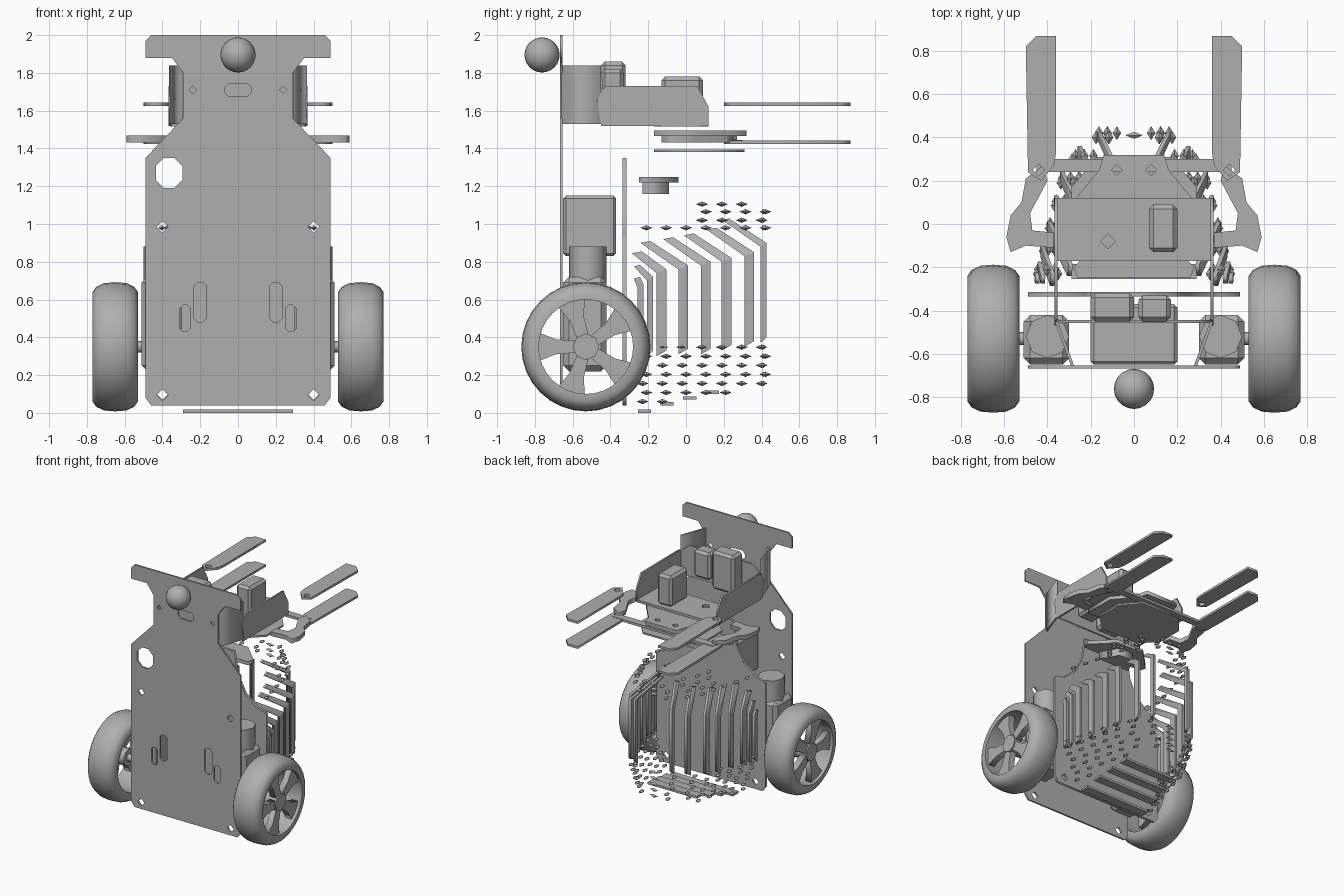
import bpy, bmesh, math
from mathutils import Matrix

if "Cube" in bpy.data.objects:
    bpy.data.objects.remove(bpy.data.objects["Cube"], do_unlink=True)

grey = bpy.data.materials.new("plain_grey")
grey.use_nodes = True
grey.diffuse_color = (0.43, 0.43, 0.43, 1)
grey.node_tree.nodes["Principled BSDF"].inputs["Base Color"].default_value = (0.43, 0.43, 0.43, 1)

# Matrices that stand a flat outline up in the wanted plane
PLANES = {
    "xy": Matrix.Identity(4),
    "xz": Matrix(((1, 0, 0, 0), (0, 0, 1, 0), (0, 1, 0, 0), (0, 0, 0, 1))),
    "yz": Matrix(((0, 0, 1, 0), (1, 0, 0, 0), (0, 1, 0, 0), (0, 0, 0, 1))),
}


def from_bm(name, bm, smooth=False):
    bmesh.ops.recalc_face_normals(bm, faces=bm.faces)
    mesh = bpy.data.meshes.new(name)
    bm.to_mesh(mesh)
    bm.free()
    mesh.materials.append(grey)
    obj = bpy.data.objects.new(name, mesh)
    bpy.context.collection.objects.link(obj)
    if smooth:
        bpy.ops.object.select_all(action="DESELECT")
        obj.select_set(True)
        bpy.context.view_layer.objects.active = obj
        bpy.ops.object.shade_smooth_by_angle(angle=math.radians(40))
    return obj


def plate(name, outlines, plane, offset, thick):
    """Flat sheet: the first outline is the edge, the rest are holes."""
    curve = bpy.data.curves.new(name, "CURVE")
    curve.dimensions, curve.fill_mode, curve.extrude = "2D", "BOTH", thick / 2
    for pts in outlines:
        spline = curve.splines.new("POLY")
        spline.points.add(len(pts) - 1)
        for point, (u, v) in zip(spline.points, pts):
            point.co = (u, v, 0, 1)
        spline.use_cyclic_u = True
    temp = bpy.data.objects.new("temp", curve)
    bpy.context.collection.objects.link(temp)
    bpy.context.view_layer.update()
    mesh = bpy.data.meshes.new_from_object(temp.evaluated_get(bpy.context.evaluated_depsgraph_get()))
    bpy.data.objects.remove(temp, do_unlink=True)
    mesh.transform(PLANES[plane] @ Matrix.Translation((0, 0, offset)))
    bm = bmesh.new()
    bm.from_mesh(mesh)
    bmesh.ops.remove_doubles(bm, verts=bm.verts, dist=0.0001)
    return from_bm(name, bm)


def box(name, lo, hi, bevel=0.0):
    bm = bmesh.new()
    bmesh.ops.create_cube(bm, size=1)
    for v in bm.verts:
        v.co = [a + (c + 0.5) * (b - a) for a, b, c in zip(lo, hi, v.co)]
    if bevel:
        bmesh.ops.bevel(bm, geom=bm.edges[:], offset=bevel, segments=1, affect="EDGES")
    return from_bm(name, bm)


def mirrored(half):
    return half + [(-u, v) for u, v in reversed(half)]


def oval(u, v, ru, rv, sides=4):
    return [(u + ru * math.cos(math.tau * i / sides), v + rv * math.sin(math.tau * i / sides)) for i in range(sides)]


def slot(u, v, ru, rv):
    c = min(ru, rv) * 0.6
    return [(u + a, v + b) for a, b in ((ru, c - rv), (ru, rv - c), (ru - c, rv), (c - ru, rv),
                                        (-ru, rv - c), (-ru, c - rv), (c - ru, -rv), (ru - c, -rv))]


# Upright front panel with its holes
edge = mirrored([(0.46, 0.04), (0.49, 0.08), (0.49, 1.35), (0.29, 1.56), (0.29, 1.8),
                 (0.35, 1.88), (0.49, 1.88), (0.49, 1.97), (0.46, 2.0)])
holes = [slot(-0.365, 1.27, 0.07, 0.08), slot(0, 1.71, 0.07, 0.035)]
for s in (-1, 1):
    holes += [oval(s * 0.4, z, 0.03, 0.03) for z in (0.095, 0.985)]
    holes += [oval(s * 0.24, 1.71, 0.02, 0.02), slot(s * 0.2, 0.585, 0.033, 0.105), slot(s * 0.28, 0.5, 0.028, 0.07)]
plate("front_panel", [edge] + holes, "xz", -0.66, 0.014)

# Rear panel with a narrow, curved-in top
edge = mirrored([(0.46, 0.04), (0.49, 0.08), (0.49, 0.92), (0.4, 0.95), (0.3, 1.03), (0.23, 1.16), (0.2, 1.35)])
plate("rear_panel", [edge, oval(0.4, 0.1, 0.03, 0.03), oval(-0.4, 0.1, 0.03, 0.03)], "xz", -0.325, 0.02)

# Ball on the front
bm = bmesh.new()
bmesh.ops.create_uvsphere(bm, u_segments=20, v_segments=12, radius=0.093)
bmesh.ops.translate(bm, verts=bm.verts, vec=(0, -0.762, 1.895))
from_bm("front_ball", bm, True)

# Box between the panels and the two servos behind the neck
box("control_box", (-0.2, -0.65, 0.83), (0.2, -0.37, 1.15), 0.015)
box("neck_servo", (-0.2, -0.45, 1.55), (0.0, -0.32, 1.86), 0.02)
box("neck_servo_small", (0.02, -0.45, 1.6), (0.17, -0.33, 1.82), 0.02)

# Open tray joined to the neck by two splayed cheeks
plate("tray_floor", [[(-0.36, -0.17), (0.36, -0.17), (0.36, 0.12), (-0.36, 0.12)],
                     oval(-0.12, -0.08, 0.035, 0.035)], "xy", 1.525, 0.02)
plate("tray_back", [[(-0.36, 1.53), (0.36, 1.53), (0.36, 1.72), (0.28, 1.78), (-0.28, 1.78), (-0.36, 1.72)]],
      "xz", -0.45, 0.014)
box("tray_box", (0.07, -0.13, 1.53), (0.2, 0.09, 1.78), 0.02)
for s, side in ((-1, "right"), (1, "left")):
    plate(f"tray_side_{side}", [[(-0.45, 1.52), (0.12, 1.52), (0.12, 1.62), (0.06, 1.73), (-0.43, 1.73), (-0.47, 1.66)]],
          "yz", s * 0.36, 0.014)
    plate(f"neck_cheek_{side}", [[(s * 0.275, -0.66), (s * 0.29, -0.66), (s * 0.366, -0.45), (s * 0.352, -0.45)]],
          "xy", 1.685, 0.31)

# Lower carrier, cross bar and plate under the tray
plate("carrier_plate", [mirrored([(0.3, -0.17), (0.3, 0.08), (0.16, 0.25), (0.14, 0.32)]),
                        oval(0.08, 0.25, 0.025, 0.025), oval(-0.08, 0.25, 0.025, 0.025)], "xy", 1.48, 0.03)
plate("under_plate", [mirrored([(0.16, -0.17), (0.29, -0.05), (0.29, 0.17), (0.17, 0.31)])], "xy", 1.388, 0.014)
box("cross_bar", (-0.45, 0.24, 1.425), (0.45, 0.3, 1.445))

# Two pairs of flat forks and the curved arms that hold them
arm = [(0.5, 0.21), (0.52, 0.1), (0.57, 0.04), (0.59, -0.06), (0.57, -0.13), (0.5, -0.1), (0.37, -0.11),
       (0.37, -0.04), (0.47, -0.03), (0.48, 0.05), (0.4, 0.2), (0.42, 0.27)]
fork = [(0.37, 0.27), (0.43, 0.2), (0.49, 0.24), (0.5, 0.82), (0.45, 0.87), (0.36, 0.87), (0.36, 0.33)]
for s, side in ((-1, "right"), (1, "left")):
    flip = lambda pts: [(s * u, v) for u, v in pts]
    plate(f"arm_{side}", [flip(arm)], "xy", 1.45, 0.035)
    for level, z in (("lower", 1.432), ("upper", 1.634)):
        plate(f"{level}_fork_{side}", [flip(fork), oval(s * 0.44, 0.25, 0.028, 0.028)], "xy", z, 0.018)

# Small cap above the cage
plate("cage_cap", [mirrored([(0.26, -0.25), (0.28, -0.2), (0.12, -0.04)])], "xy", 1.235, 0.03)
plate("cage_cap_base", [mirrored([(0.14, -0.23), (0.06, -0.09)])], "xy", 1.19, 0.06)


def wheel(s, side):
    # Tyre: closed profile (x, radius) turned round the axle
    profile = [(0.53, 0.25), (0.53, 0.29), (0.55, 0.318), (0.59, 0.337), (0.65, 0.342), (0.71, 0.337),
               (0.75, 0.318), (0.77, 0.29), (0.77, 0.25)]
    bm = bmesh.new()
    steps = 32
    rings = []
    for i in range(steps):
        a = math.tau * i / steps
        rings.append([bm.verts.new((s * x, -0.53 + r * math.cos(a), 0.35 + r * math.sin(a))) for x, r in profile])
    for i, ring in enumerate(rings):
        after = rings[(i + 1) % steps]
        for j in range(len(profile)):
            k = (j + 1) % len(profile)
            bm.faces.new((ring[j], ring[k], after[k], after[j]))
    from_bm(f"tyre_{side}", bm, True)
    # Five flared spokes round a hub
    for i in range(5):
        a = math.tau * (i + 0.5) / 5
        ca, sa = math.cos(a), math.sin(a)
        pts = [(0.04, -0.03), (0.16, -0.04), (0.26, -0.08), (0.26, 0.08), (0.16, 0.04), (0.04, 0.03)]
        plate(f"spoke_{side}", [[(-0.53 + u * ca - v * sa, 0.35 + u * sa + v * ca) for u, v in pts]],
              "yz", s * 0.72, 0.05)
    plate(f"hub_{side}", [oval(-0.53, 0.35, 0.07, 0.07, 8)], "yz", s * 0.68, 0.15)
    plate(f"axle_{side}", [oval(-0.53, 0.35, 0.03, 0.03, 8)], "yz", s * 0.55, 0.3)
    # Upright motor and its gearbox
    plate(f"motor_{side}", [oval(s * 0.4, -0.52, 0.1, 0.1, 8)], "xy", 0.71, 0.34)
    box(f"gearbox_{side}", (min(s * 0.3, s * 0.51), -0.65, 0.22), (max(s * 0.3, s * 0.51), -0.42, 0.72), 0.03)


wheel(-1, "right")
wheel(1, "left")


def cage_x(y):
    # Half width of the cage, rounding in towards the rear
    return 0.45 - 0.26 * (y + 0.24) - 2.7 * max(0, y - 0.2) ** 2


def lean(z, bend):
    return min(1, max(0, (z - bend) / 0.13))


# Cage ribs: upright strips whose tops lean forward and inward
ribs = [(0.41, 0.37, 0.9), (0.335, 0.35, 0.85), (0.215, 0.33, 0.82), (0.105, 0.31, 0.8),
        (-0.015, 0.31, 0.78), (-0.13, 0.3, 0.76), (-0.19, 0.3, 0.72), (-0.24, 0.3, 0.68)]
for s, side in ((-1, "right"), (1, "left")):
    for y, low, bend in ribs:
        w = 0.016 if y < -0.15 or y > 0.4 else 0.026
        run = min(0.2, y + 0.26)
        rise = 0.03 + run * 0.5
        pts = [(y - w, low), (y + w, low + 0.03), (y + w, bend), (y + w - run, bend + rise),
               (y - w - run, bend + rise - 0.01), (y - w, bend - 0.02)]
        rib = plate(f"cage_rib_{side}", [pts], "yz", 0, 0.02)
        for v in rib.data.vertices:
            v.co.x += s * (cage_x(y) - run * 0.5 * lean(v.co.z, bend))

# Rows of small studs above and below the ribs
bm = bmesh.new()


def stud(x, y, z, size):
    m = Matrix.Translation((x, y, z)) @ Matrix.Diagonal((*size, 1))
    bmesh.ops.create_uvsphere(bm, u_segments=4, v_segments=2, radius=1, matrix=m)


rows = [0.06 + 0.048 * i for i in range(7)] + [0.98, 1.02, 1.065, 1.105]
for row, z in enumerate(rows):
    inset = max(0, 0.3 - z) * 0.4 + max(0, z - 0.9) * 0.5
    for i in range(7):
        y = -0.23 + 0.105 * i + (row % 2) * 0.02
        if z < 0.04 + (y + 0.22) * 0.15 or (z > 1 and y < 0) or (z > 1.1 and y > 0.3):
            continue
        for s in (-1, 1):
            stud(s * max(0.06, cage_x(min(y, 0.41)) - inset), y, z, (0.02, 0.032, 0.014))
    if 0.12 < z < 1.08:
        stud(0, 0.41, z, (0.04, 0.016, 0.014))
from_bm("cage_studs", bm)

# Thin strips across the floor of the cage
for y, z, half in ((-0.22, 0.0, 0.29), (-0.1, 0.04, 0.27), (0.02, 0.07, 0.25), (0.14, 0.1, 0.22)):
    box("floor_strip", (-half, y - 0.035, z), (half, y + 0.035, z + 0.018))
